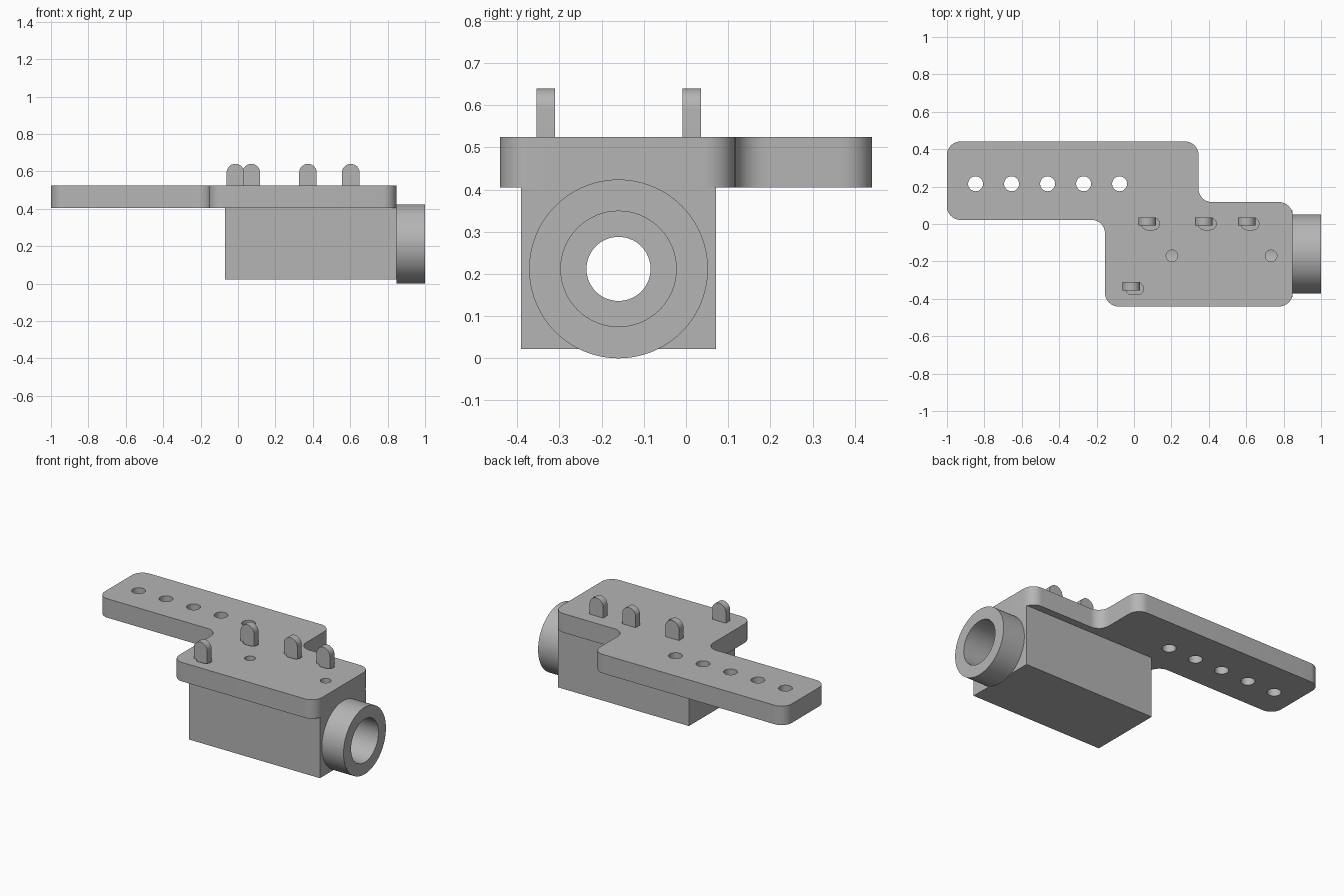
import bpy, bmesh, math
from mathutils import Vector, Matrix

cube = bpy.data.objects.get("Cube")
if cube:
    bpy.data.objects.remove(cube, do_unlink=True)

grey = bpy.data.materials.new("plain_grey")
grey.use_nodes = True
grey.diffuse_color = (0.46, 0.46, 0.46, 1)
grey.node_tree.nodes["Principled BSDF"].inputs["Base Color"].default_value = grey.diffuse_color

TOP, UNDER = 0.525, 0.405
BORE_Y, BORE_Z = -0.16, 0.212
END_X = 0.848


def finish(bm, name):
    bmesh.ops.recalc_face_normals(bm, faces=bm.faces)
    mesh = bpy.data.meshes.new(name)
    bm.to_mesh(mesh)
    bm.free()
    obj = bpy.data.objects.new(name, mesh)
    bpy.context.collection.objects.link(obj)
    mesh.materials.append(grey)
    return obj


def extrude(points, vec, name):
    bm = bmesh.new()
    face = bm.faces.new([bm.verts.new(p) for p in points])
    out = bmesh.ops.extrude_face_region(bm, geom=[face])["geom"]
    bmesh.ops.translate(bm, vec=vec, verts=[g for g in out if isinstance(g, bmesh.types.BMVert)])
    return finish(bm, name)


def cylinder(name, r, start, end, segs=64):
    start, end = Vector(start), Vector(end)
    axis = end - start
    bm = bmesh.new()
    bmesh.ops.create_cone(
        bm, cap_ends=True, segments=segs, radius1=r, radius2=r, depth=axis.length,
        matrix=Matrix.Translation((start + end) / 2) @ axis.to_track_quat("Z", "Y").to_matrix().to_4x4())
    return finish(bm, name)


def rounded(corners, r, steps=10):
    """Outline with every corner, inner or outer, turned into an arc."""
    pts = []
    for i, c in enumerate(corners):
        c = Vector(c)
        a = (Vector(corners[i - 1]) - c).normalized()
        b = (Vector(corners[(i + 1) % len(corners)]) - c).normalized()
        for k in range(steps + 1):
            t = k / steps * math.pi / 2
            pts.append(c + (a + b) * r - r * (b * math.cos(t) + a * math.sin(t)))
    return pts


def cut(obj, cutters):
    for c in cutters:
        mod = obj.modifiers.new("cut", "BOOLEAN")
        mod.operation, mod.solver, mod.object = "DIFFERENCE", "EXACT", c
    deps = bpy.context.evaluated_depsgraph_get()
    mesh = bpy.data.meshes.new_from_object(obj.evaluated_get(deps))
    obj.modifiers.clear()
    obj.data = mesh


# Stepped mounting plate
outline = rounded([(-1, 0.022), (-0.155, 0.022), (-0.155, -0.441), (END_X, -0.441),
                   (END_X, 0.117), (0.345, 0.117), (0.345, 0.441), (-1, 0.441)], 0.072)
plate = extrude([(p.x, p.y, UNDER) for p in outline], (0, 0, TOP - UNDER), "mounting_plate")

# Block under the plate
bm = bmesh.new()
bmesh.ops.create_cube(bm, size=1)
bmesh.ops.scale(bm, vec=(END_X + 0.07, 0.462, UNDER - 0.022), verts=bm.verts)
bmesh.ops.translate(bm, vec=((END_X - 0.07) / 2, BORE_Y, (UNDER + 0.022) / 2), verts=bm.verts)
body = finish(bm, "body_block")

# Round collar on the end
collar = cylinder("end_collar", BORE_Z, (END_X, BORE_Y, BORE_Z), (1, BORE_Y, BORE_Z), 96)

# Round-topped pegs, each standing in a shallow slot
HALF = 0.047
slots = []
for i, (x, y) in enumerate([(-0.014, -0.333), (0.071, 0.014), (0.374, 0.014), (0.603, 0.014)]):
    profile = [(x - HALF, y + 0.022, TOP - 0.04), (x + HALF, y + 0.022, TOP - 0.04)]
    for k in range(17):
        t = math.pi * k / 16
        profile.append((x + HALF * math.cos(t), y + 0.022, 0.64 - HALF + HALF * math.sin(t)))
    extrude(profile, (0, -0.044, 0), f"peg_{i + 1}")
    stadium = rounded([(x - 0.03, y - 0.045), (x + 0.065, y - 0.045),
                       (x + 0.065, y + 0.02), (x - 0.03, y + 0.02)], 0.032, 8)
    slots.append(extrude([(p.x, p.y, TOP - 0.04) for p in stadium], (0, 0, 0.1), "slot_cutter"))

# Holes and stepped bore
row = [cylinder("row_cutter", 0.04, (-0.847 + 0.1925 * i, 0.215, 0.3),
                (-0.847 + 0.1925 * i, 0.215, 0.7), 32) for i in range(5)]
pins = [cylinder("pin_cutter", 0.031, (x, -0.17, BORE_Z), (x, -0.17, 0.7), 32) for x in (0.203, 0.733)]
bore = cylinder("bore_cutter", 0.137, (0.0, BORE_Y, BORE_Z), (1.1, BORE_Y, BORE_Z))
through = cylinder("through_cutter", 0.076, (-0.2, BORE_Y, BORE_Z), (0.1, BORE_Y, BORE_Z))

cut(plate, row + pins + slots)
cut(body, [bore, through] + pins)
cut(collar, [bore])
for helper in row + pins + slots + [bore, through]:
    bpy.data.objects.remove(helper, do_unlink=True)

# Smooth the curved walls, keep the edges crisp
bpy.ops.object.select_all(action="DESELECT")
for obj in bpy.context.collection.objects:
    if obj.type == "MESH":
        obj.select_set(True)
        bpy.context.view_layer.objects.active = obj
bpy.ops.object.shade_smooth_by_angle(angle=math.radians(30))
